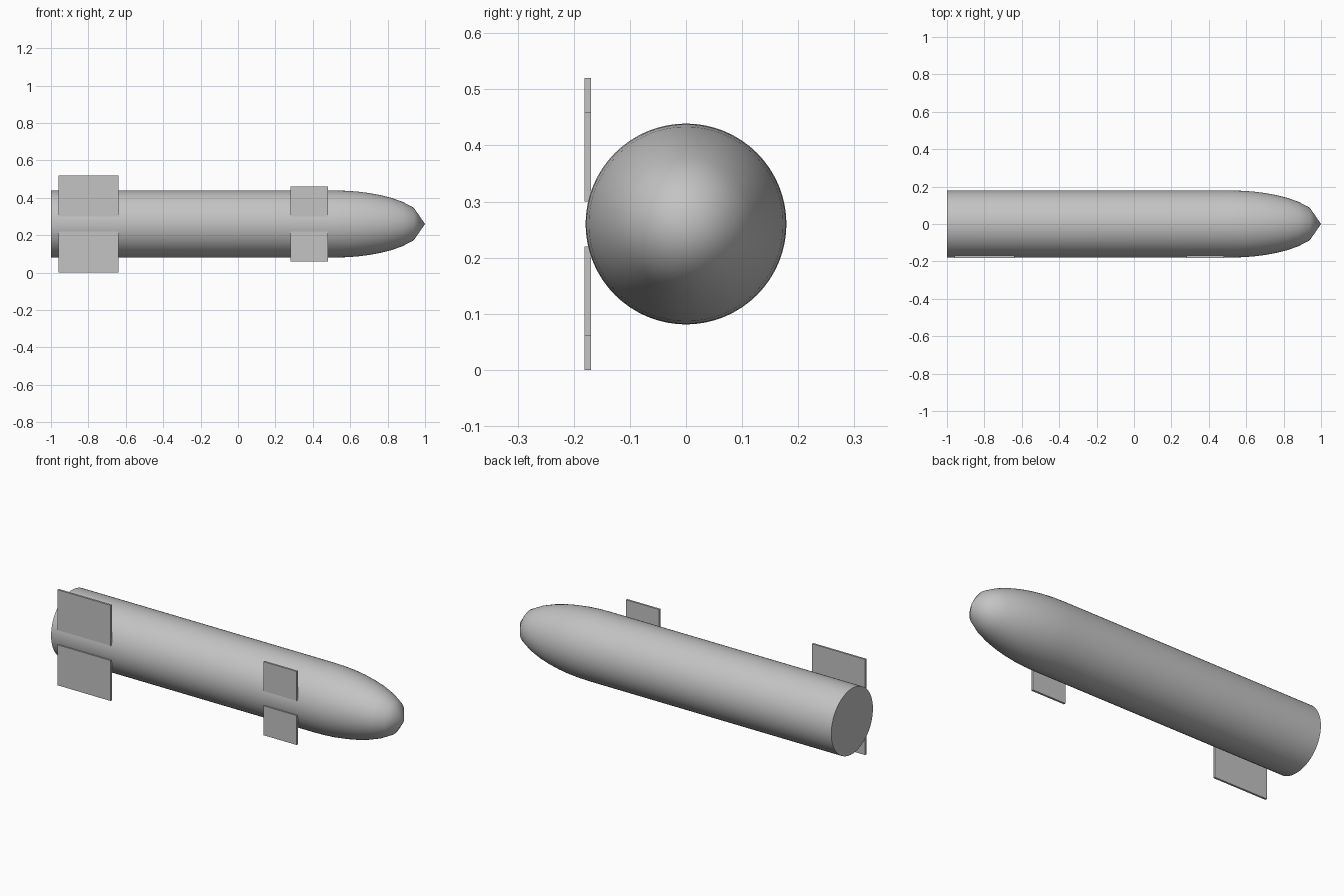
import bpy
import bmesh
import math
from mathutils import Matrix, Vector

cube = bpy.data.objects.get("Cube")
if cube:
    bpy.data.objects.remove(cube, do_unlink=True)

AXIS_Z = 0.26
RADIUS = 0.179
NOSE_START = 0.52
NOSE_STEPS = 8

grey = bpy.data.materials.new("plain_grey")
grey.use_nodes = True
colour = (0.55, 0.55, 0.55, 1)
grey.diffuse_color = colour
grey.node_tree.nodes["Principled BSDF"].inputs["Base Color"].default_value = colour


def add_object(name, bm):
    bmesh.ops.recalc_face_normals(bm, faces=bm.faces)
    mesh = bpy.data.meshes.new(name)
    bm.to_mesh(mesh)
    bm.free()
    mesh.materials.append(grey)
    obj = bpy.data.objects.new(name, mesh)
    bpy.context.collection.objects.link(obj)
    return obj


# Body: straight tube with an elliptical nose, spun around the x axis
profile = [(-1, 0), (-1, RADIUS)]
for i in range(NOSE_STEPS + 1):
    t = i / NOSE_STEPS
    profile.append((NOSE_START + (1 - NOSE_START) * t, RADIUS * math.sqrt(1 - t * t)))

bm = bmesh.new()
verts = [bm.verts.new((x, 0, r)) for x, r in profile]
edges = [bm.edges.new(pair) for pair in zip(verts, verts[1:])]
bmesh.ops.spin(bm, geom=verts + edges, cent=(0, 0, 0), axis=(1, 0, 0),
               angle=math.tau, steps=64, use_merge=True)
bmesh.ops.remove_doubles(bm, verts=bm.verts, dist=1e-5)
bmesh.ops.translate(bm, verts=bm.verts, vec=(0, 0, AXIS_Z))
body = add_object("body", bm)
bpy.context.view_layer.objects.active = body
body.select_set(True)
bpy.ops.object.shade_smooth_by_angle(angle=math.radians(32))
body.select_set(False)


# Fins: flat plates in pairs, mirrored above and below the body axis
def add_fin(name, x_min, x_max, reach, side):
    inner = 0.04
    size = Vector((x_max - x_min, 0.011, reach - inner))
    centre = Vector(((x_min + x_max) / 2, -0.175, AXIS_Z + side * (reach + inner) / 2))
    bm = bmesh.new()
    bmesh.ops.create_cube(bm, size=1, matrix=Matrix.LocRotScale(centre, None, size))
    add_object(name, bm)


for label, side in (("upper", 1), ("lower", -1)):
    add_fin(f"tail_fin_{label}", -0.96, -0.64, 0.26, side)
    add_fin(f"nose_fin_{label}", 0.28, 0.48, 0.20, side)
